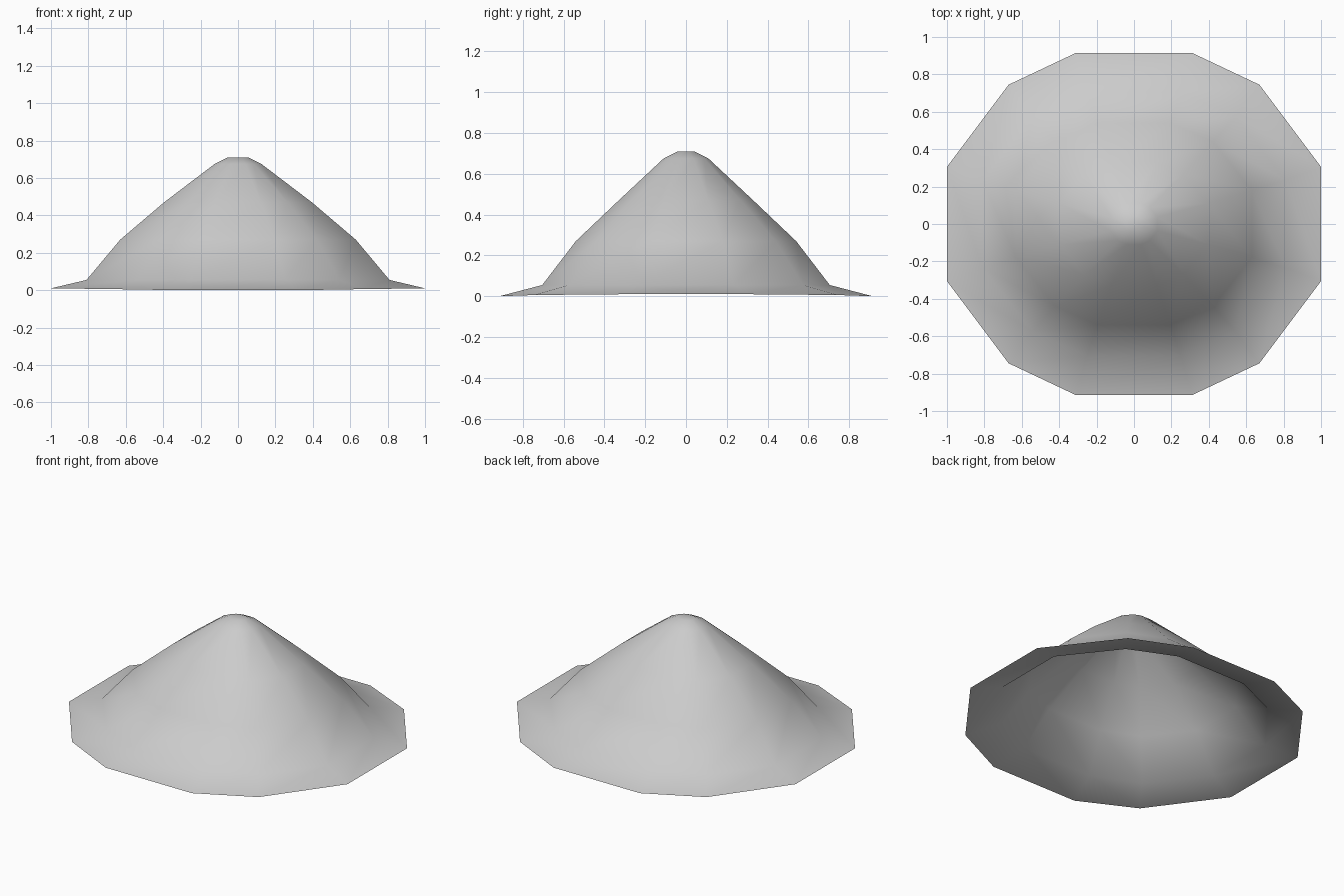
import bpy, bmesh

cube = bpy.data.objects.get("Cube")
if cube:
    bpy.data.objects.remove(cube, do_unlink=True)

# Plain grey material
grey = bpy.data.materials.new("plain_grey")
grey.use_nodes = True
colour = (0.6, 0.6, 0.6, 1)
grey.diffuse_color = colour
bsdf = grey.node_tree.nodes["Principled BSDF"]
bsdf.inputs["Base Color"].default_value = colour
bsdf.inputs["Roughness"].default_value = 0.9

# Twelve-sided outline: one quarter, mirrored around both axes
quarter = [(1.0, 0.305, 0.01), (0.67, 0.745, 0.006), (0.31, 0.915, 0.0)]
half = quarter + [(-x, y, z) for x, y, z in reversed(quarter)]
outline = half + [(-x, -y, z) for x, y, z in half]

# Rings from the rim up to the peak: x scale, y scale, height
rings = [(1, 1, None), (0.81, 0.77, 0.055), (0.63, 0.59, 0.27),
         (0.395, 0.36, 0.47), (0.125, 0.12, 0.675), (0.055, 0.044, 0.71)]

# Open-bottomed mound with a flared skirt
bm = bmesh.new()
loops = [[bm.verts.new((x * sx, y * sy, z if h is None else h))
          for x, y, z in outline] for sx, sy, h in rings]
n = len(outline)
for low, high in zip(loops, loops[1:]):
    for i in range(n):
        j = (i + 1) % n
        bm.faces.new((low[i], low[j], high[j], high[i]))
bm.faces.new(loops[-1])
for face in bm.faces:
    face.smooth = True

mesh = bpy.data.meshes.new("mound")
bm.to_mesh(mesh)
bm.free()
mesh.materials.append(grey)
mound = bpy.data.objects.new("mound", mesh)
bpy.context.collection.objects.link(mound)
